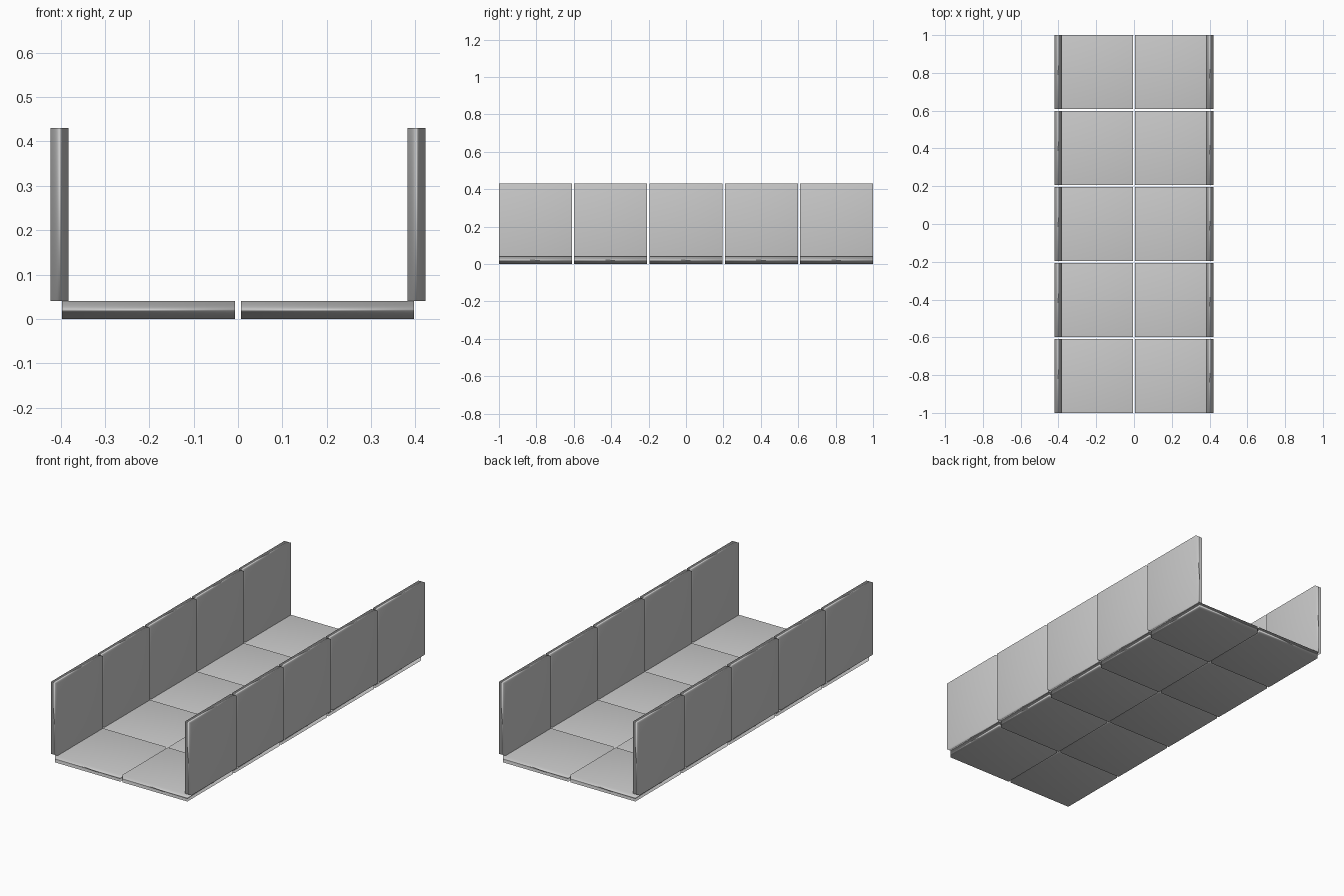
import bpy

if "Cube" in bpy.data.objects:
    bpy.data.objects.remove(bpy.data.objects["Cube"])

SIZE, THICK = 0.39, 0.04      # square tile
PITCH = (2.0 - SIZE) / 4      # five tiles along the 2 unit length


def tile(name, dims, loc):
    """Soft-shaded slab with area weighted normals."""
    bpy.ops.mesh.primitive_cube_add(size=1, location=loc)
    ob = bpy.context.object
    ob.name = name
    ob.scale = dims
    bpy.ops.object.transform_apply(location=False, rotation=False, scale=True)
    bpy.ops.object.shade_smooth()
    mod = ob.modifiers.new("weighted_normals", 'WEIGHTED_NORMAL')
    mod.mode = 'FACE_AREA'
    mod.keep_sharp = False
    return ob


for row in range(5):
    y = (row - 2) * PITCH
    for side, label in ((-1, "left"), (1, "right")):
        # floor slab
        tile(f"floor_tile_{label}_{row + 1}", (SIZE, SIZE, THICK),
             (side * 0.2015, y, THICK / 2))
        # upright slab resting on the outer edge of the floor
        tile(f"wall_tile_{label}_{row + 1}", (THICK, SIZE, SIZE),
             (side * 0.402, y, THICK + SIZE / 2))
